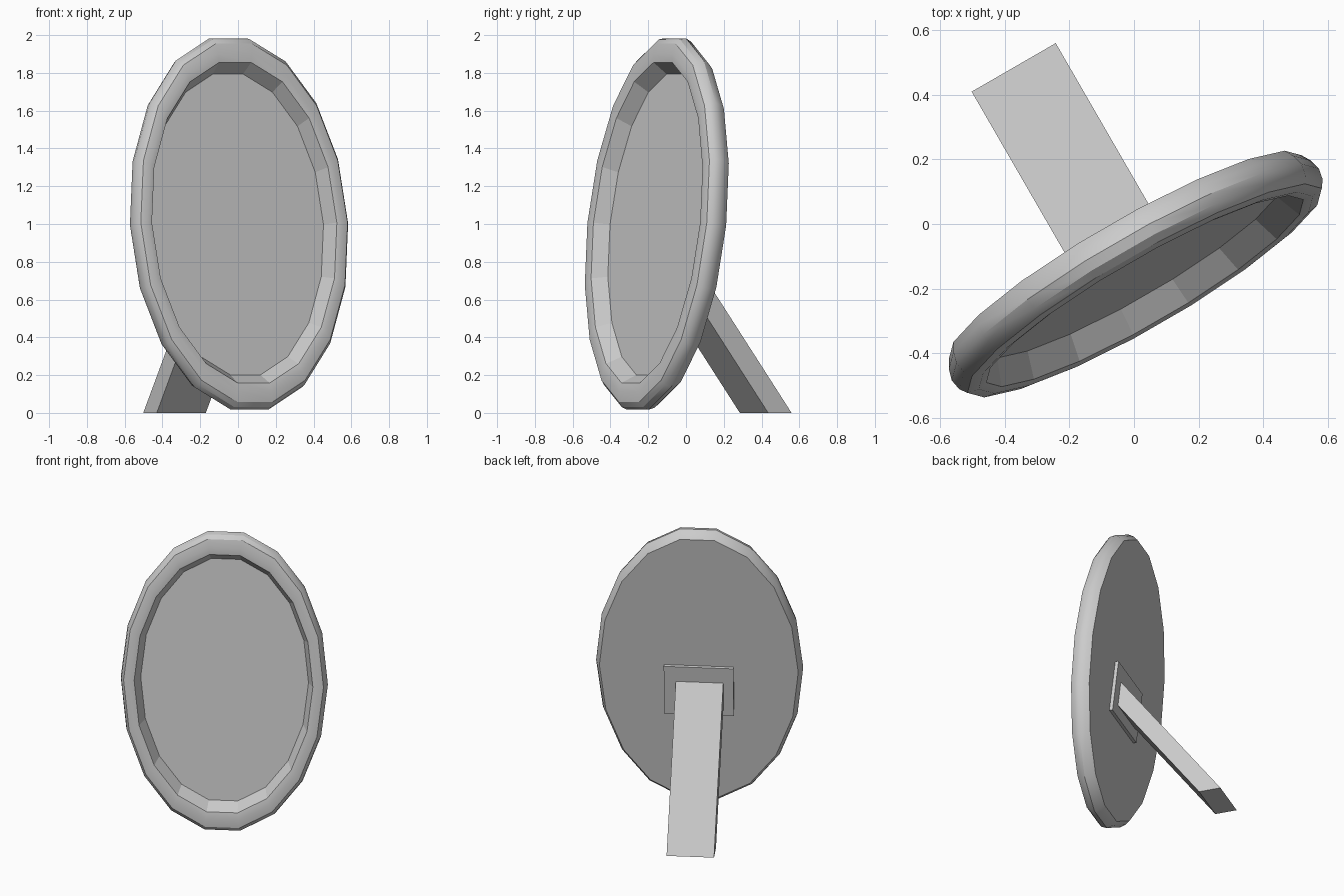
import bpy, bmesh, math
from mathutils import Matrix

if "Cube" in bpy.data.objects:
    bpy.data.objects.remove(bpy.data.objects["Cube"])

SIDES = 18
HALF_W, HALF_H = 0.655, 1.005
TURN = Matrix.Rotation(math.radians(30), 4, 'Z')
FRAME_M = (Matrix.Translation((0.004, -0.156, 1.0)) @ TURN
           @ Matrix.Rotation(math.radians(-6.6), 4, 'X'))


def finish(name, bm, matrix):
    bmesh.ops.recalc_face_normals(bm, faces=bm.faces)
    me = bpy.data.meshes.new(name)
    bm.to_mesh(me)
    bm.free()
    me.transform(matrix)
    ob = bpy.data.objects.new(name, me)
    bpy.context.collection.objects.link(ob)
    return ob


def oval(bm, s, d):
    pts = []
    for i in range(SIDES):
        a = math.radians(10) + i * math.tau / SIDES
        pts.append(bm.verts.new((s * HALF_W * math.sin(a), d, s * HALF_H * math.cos(a))))
    return pts


def loft(bm, loops):
    for a, b in zip(loops, loops[1:]):
        for i in range(SIDES):
            j = (i + 1) % SIDES
            bm.faces.new((a[i], a[j], b[j], b[i]))


def prism(name, outline, half_x, matrix):
    # outline is (y, z), extruded across x
    bm = bmesh.new()
    l, r = [[bm.verts.new((x, y, z)) for y, z in outline] for x in (-half_x, half_x)]
    bm.faces.new(l)
    bm.faces.new(r)
    n = len(outline)
    for i in range(n):
        j = (i + 1) % n
        bm.faces.new((l[i], l[j], r[j], r[i]))
    return finish(name, bm, matrix)


# Oval frame: rounded outside, flat back disc
bm = bmesh.new()
profile = [(0.96, 0.063), (0.985, 0.035), (1.0, 0.0), (0.99, -0.035),
           (0.965, -0.058), (0.91, -0.066), (0.863, -0.06)]
loops = [oval(bm, s, d) for s, d in profile]
loft(bm, loops)
bm.faces.new(loops[0])
# Sloping inner wall and recessed mirror face
loops = [loops[-1], oval(bm, 0.81, 0.022)]
loft(bm, loops)
bm.faces.new(loops[1])
frame = finish("oval_mirror_frame", bm, FRAME_M)
bpy.context.view_layer.objects.active = frame
frame.select_set(True)
bpy.ops.object.shade_smooth_by_angle(angle=math.radians(30))
for p in list(frame.data.polygons)[-(SIDES + 1):]:
    p.use_smooth = False

# Hinge plate on the back
prism("hinge_plate", [(0.05, -0.33), (0.085, -0.33), (0.085, 0.02), (0.05, 0.02)],
      0.22, FRAME_M)

# Slanted rear prop, foot cut level with the ground
prism("rear_prop", [(0.605, 0), (0.462, 0), (-0.103, 0.764), (-0.083, 0.93)],
      0.15, TURN @ Matrix.Translation((-0.08, 0, 0)))
